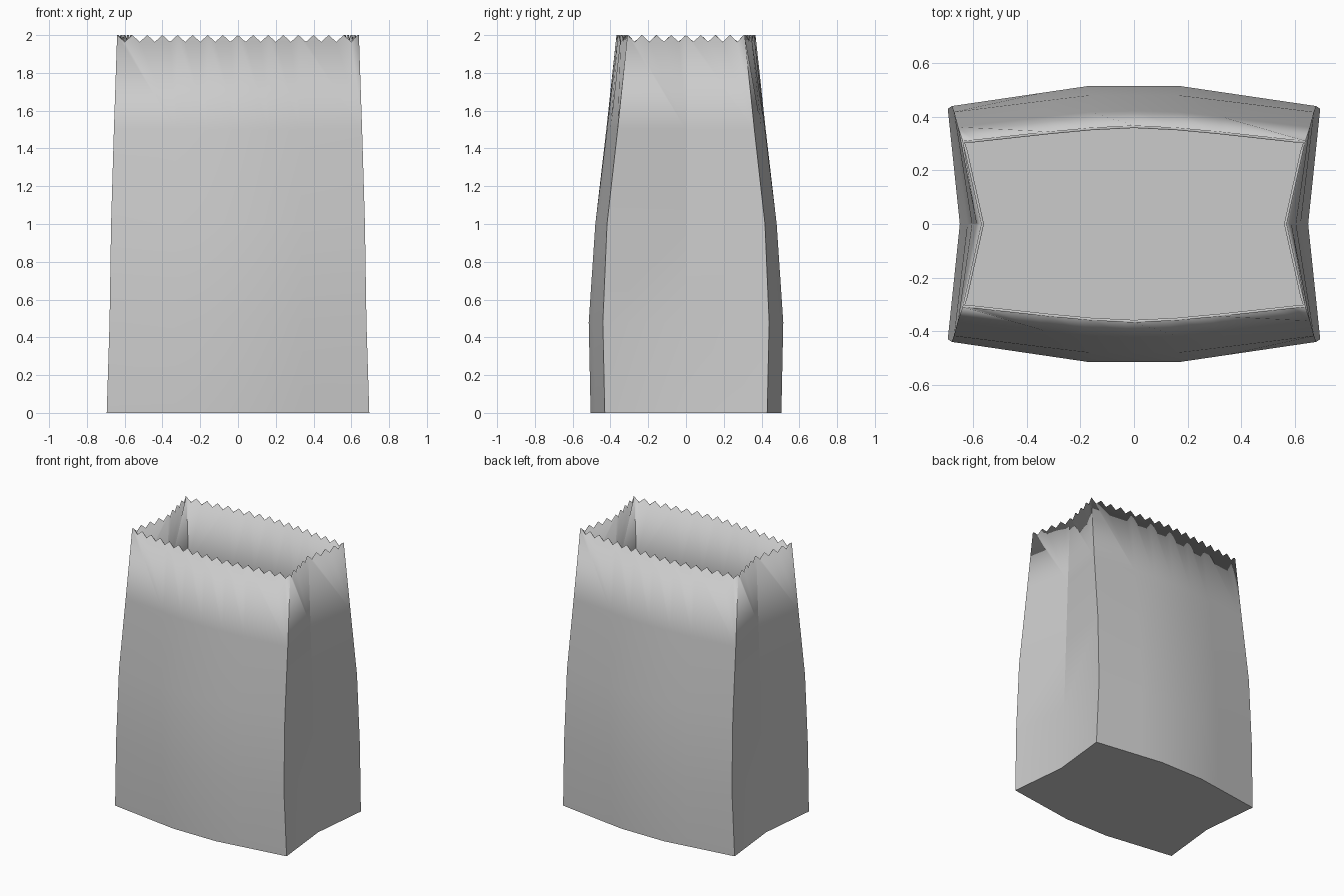
import bpy, bmesh, math

cube = bpy.data.objects.get("Cube")
if cube:
    bpy.data.objects.remove(cube, do_unlink=True)

paper = bpy.data.materials.new("grey_paper")
paper.use_nodes = True
COLOUR = (0.6, 0.6, 0.6, 1)
paper.diffuse_color = COLOUR
paper.node_tree.nodes["Principled BSDF"].inputs["Base Color"].default_value = COLOUR

# Cross-section at each height:
# z, corner x, corner y, panel y at half width, at quarter width, at middle, gusset x
LEVELS = [
    (0.0, 0.695, 0.43, 0.48, 0.505, 0.505, 0.65),
    (0.48, 0.68, 0.44, 0.49, 0.515, 0.515, 0.622),
    (1.0, 0.672, 0.418, 0.46, 0.48, 0.48, 0.605),
    (1.5, 0.657, 0.362, 0.40, 0.418, 0.422, 0.588),
    (2.0, 0.64, 0.31, 0.345, 0.36, 0.368, 0.57),
]
NOTCH = 0.036
FRONT_STEPS = [8, 4, 4, 4, 4, 8]   # half teeth per column along a wide panel
SIDE_STEPS = [8, 8]                # half teeth per gusset half


def ring(level):
    """Counter-clockwise outline starting at the front right corner."""
    z, cx, cy, half, quarter, mid, gx = level
    front = [(-cx, -cy), (-cx / 2, -half), (-cx / 4, -quarter), (0, -mid),
             (cx / 4, -quarter), (cx / 2, -half), (cx, -cy), (gx, 0)]
    return [(x, y, z) for x, y in front + [(-x, -y) for x, y in front]]


bm = bmesh.new()
rows = [[bm.verts.new(p) for p in ring(lv)] for lv in LEVELS]
n = len(rows[0])
steps = (FRONT_STEPS + SIDE_STEPS) * 2
gussets = (7, 15)

# Base
bm.faces.new(list(reversed(rows[0])))

# Walls, with the folded triangle at the foot of each gusset
for r in range(len(rows) - 2):
    low, high = rows[r], rows[r + 1]
    for i in range(n):
        j = (i + 1) % n
        a, b, c, d = low[i], low[j], high[j], high[i]
        if r == 0 and j in gussets:
            bm.faces.new((a, b, c))
            bm.faces.new((a, c, d))
        elif r == 0 and i in gussets:
            bm.faces.new((a, b, d))
            bm.faces.new((b, c, d))
        else:
            bm.faces.new((a, b, c, d))

# Pinked top edge
low, top = rows[-2], rows[-1]
for i in range(n):
    j = (i + 1) % n
    teeth = []
    for k in range(1, steps[i]):
        p = top[i].co.lerp(top[j].co, k / steps[i])
        p.z -= NOTCH * (k % 2)
        teeth.append(bm.verts.new(p))
    bm.faces.new([low[i], low[j], top[j]] + teeth[::-1] + [top[i]])

mesh = bpy.data.meshes.new("paper_bag")
bm.to_mesh(mesh)
bm.free()
mesh.materials.append(paper)
bag = bpy.data.objects.new("paper_bag", mesh)
bpy.context.collection.objects.link(bag)

# Paper thickness, inwards
shell = bag.modifiers.new("thickness", "SOLIDIFY")
shell.thickness = 0.01
shell.offset = -1

bpy.ops.object.select_all(action="DESELECT")
bag.select_set(True)
bpy.context.view_layer.objects.active = bag
bpy.ops.object.shade_smooth_by_angle(angle=math.radians(14))
